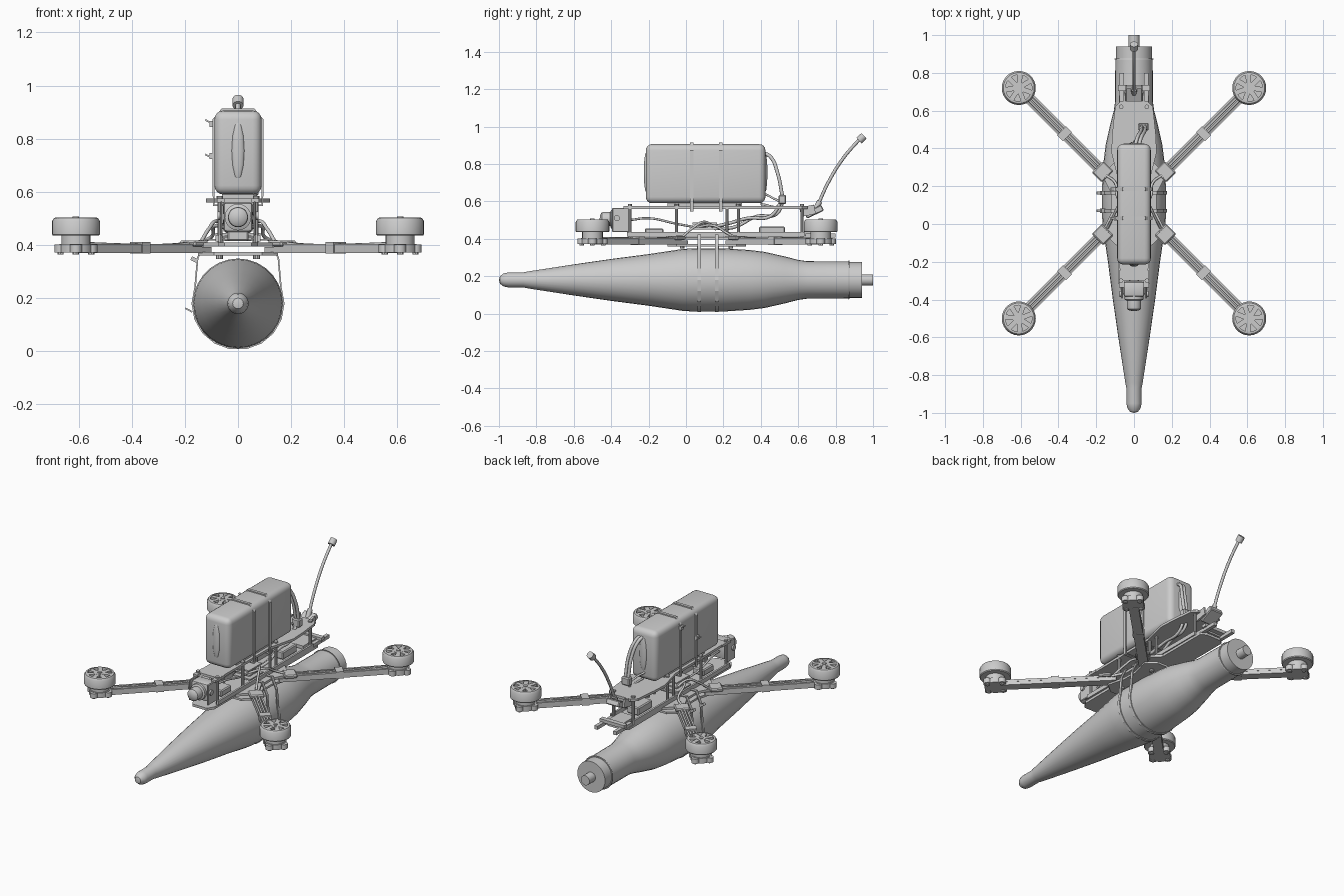
import bpy, bmesh, math
from mathutils import Vector, Matrix

if "Cube" in bpy.data.objects:
    bpy.data.objects.remove(bpy.data.objects["Cube"])

def add(name, bm, smooth=False):
    bmesh.ops.recalc_face_normals(bm, faces=bm.faces)
    me = bpy.data.meshes.new(name)
    bm.to_mesh(me); bm.free()
    ob = bpy.data.objects.new(name, me)
    bpy.context.collection.objects.link(ob)
    if smooth:
        bpy.ops.object.select_all(action='DESELECT')
        ob.select_set(True)
        bpy.context.view_layer.objects.active = ob
        bpy.ops.object.shade_smooth_by_angle(angle=math.radians(35))
    return ob

def box(name, c, size, rot=(0, 0, 0), bevel=0.0, seg=1):
    bm = bmesh.new()
    bmesh.ops.create_cube(bm, size=1, matrix=Matrix.Diagonal((*size, 1)))
    if bevel:
        bmesh.ops.bevel(bm, geom=bm.edges[:], offset=bevel, segments=seg, affect='EDGES', profile=0.5)
    ob = add(name, bm, seg > 1)
    ob.location, ob.rotation_euler = c, rot
    return ob

def lathe(name, prof, origin, axis, n=24):
    """Spin (radius, distance) points round an axis."""
    q = Vector((0, 0, 1)).rotation_difference(Vector(axis))
    bm = bmesh.new()
    rings = []
    for r, d in prof:
        if r == 0:
            rings.append([bm.verts.new(Vector(origin) + q @ Vector((0, 0, d)))] * n)
        else:
            rings.append([bm.verts.new(Vector(origin) + q @ Vector((r * math.cos(2 * math.pi * i / n),
                          r * math.sin(2 * math.pi * i / n), d))) for i in range(n)])
    for a, b in zip(rings, rings[1:]):
        for i in range(n):
            j = (i + 1) % n
            vs = list(dict.fromkeys((a[i], a[j], b[j], b[i])))
            if len(vs) > 2:
                bm.faces.new(vs)
    return add(name, bm, True)

def rod(name, a, b, r, n=12):
    a, b = Vector(a), Vector(b)
    L = (b - a).length
    return lathe(name, [(0, 0), (r, 0), (r, L), (0, L)], a, (b - a).normalized(), n)

def tube(name, pts, r):
    cu = bpy.data.curves.new(name, 'CURVE')
    cu.dimensions, cu.bevel_depth, cu.bevel_resolution = '3D', r, 2
    cu.use_fill_caps, cu.resolution_u = True, 6
    sp = cu.splines.new('BEZIER')
    sp.bezier_points.add(len(pts) - 1)
    for p, co in zip(sp.bezier_points, pts):
        p.co, p.handle_left_type, p.handle_right_type = co, 'AUTO', 'AUTO'
    ob = bpy.data.objects.new(name, cu)
    bpy.context.collection.objects.link(ob)
    bpy.ops.object.select_all(action='DESELECT')
    ob.select_set(True)
    bpy.context.view_layer.objects.active = ob
    bpy.ops.object.convert(target='MESH')

def plate(name, half, z0, z1):
    """Mirror a half outline (x, y) and extrude it upward."""
    bm = bmesh.new()
    pts = half + [(-x, y) for x, y in reversed(half)]
    f = bm.faces.new([bm.verts.new((x, y, z0)) for x, y in pts])
    ext = bmesh.ops.extrude_face_region(bm, geom=[f])['geom']
    bmesh.ops.translate(bm, vec=(0, 0, z1 - z0), verts=[v for v in ext if isinstance(v, bmesh.types.BMVert)])
    return add(name, bm)

def band(name, pts, y, w, t=0.006):
    """Flat strap looped through (x, z) points."""
    bm = bmesh.new()
    a = [bm.verts.new((x, y - w / 2, z)) for x, z in pts]
    b = [bm.verts.new((x, y + w / 2, z)) for x, z in pts]
    for i in range(len(pts)):
        j = (i + 1) % len(pts)
        bm.faces.new((a[i], a[j], b[j], b[i]))
    ob = add(name, bm)
    m = ob.modifiers.new('thick', 'SOLIDIFY')
    m.thickness, m.offset = t, 0
    return ob

# Slung streamlined body
lathe('payload_body', [(0, -1), (.02, -.995), (.035, -.975), (.04, -.95), (.04, -.87), (.046, -.84), (.083, -.6),
      (.112, -.4), (.138, -.2), (.165, -.02), (.169, .04), (.169, .2), (.16, .34), (.15, .42), (.125, .53),
      (.107, .6), (.1, .65), (.099, .87), (.104, .87), (.102, .875), (.096, .875), (.096, .94), (0, .94)],
      (0, 0, .18), (0, 1, 0), 28)
rod('payload_tail_stub', (0, .93, .18), (0, 1, .18), .03, 20)

# Payload straps with cut tails
loop = [(.172 * math.cos(a), .18 + .172 * math.sin(a)) for a in [math.radians(d) for d in range(-200, 21, 20)]]
for y in (.07, .165):
    band('payload_strap', loop + [(.152, .35), (.12, .42), (-.12, .42), (-.152, .35)], y, .018)
    box('strap_lock', (-.165, y, .345), (.025, .022, .015), (0, .5, 0))
    box('strap_tail', (-.185, y, .155), (.03, .015, .006), (0, .5, 0))

# Frame plates
plate('bottom_plate', [(.05, -.38), (.075, -.34), (.075, -.13), (.15, -.06), (.165, -.03), (.12, .06), (.12, .16),
      (.165, .25), (.15, .28), (.08, .35), (.08, .68), (.05, .7)], .395, .41)
plate('lower_plate', [(.09, -.1), (.15, -.05), (.12, .06), (.12, .16), (.15, .27), (.09, .32)], .36, .373)
plate('top_plate', [(.05, -.3), (.075, -.28), (.08, .22), (.12, .38), (.115, .48), (.1, .62), (.07, .65)], .56, .575)
for x in (-1, 1):
    box('top_prong', (x * .065, -.29, .567), (.028, .09, .015))
    box('tail_rail', (x * .065, .72, .418), (.022, .16, .022))
    box('side_rail', (x * .078, .16, .425), (.012, .95, .025))
    for y in (-.3, -.05, .22, .28, .62):
        rod('standoff', (x * .068, y, .41), (x * .068, y, .56), .009, 10)
    for y in (-.3, -.05, .28, .62):
        rod('plate_screw', (x * .068, y, .575), (x * .068, y, .585), .012, 10)
    for y in (-.02, .24):
        rod('under_screw', (x * .07, y, .348), (x * .07, y, .36), .013, 10)
    # Camera bracket
    box('camera_bracket', (x * .063, -.345, .5), (.01, .1, .13), (0, 0, 0), .004)
    rod('camera_pivot', (x * .058, -.37, .51), (x * .078, -.37, .51), .016, 12)
box('tail_crossbar', (0, .72, .435), (.17, .03, .02))
box('tail_tray', (0, .64, .425), (.1, .13, .02))

# Camera
box('camera_body', (0, -.345, .505), (.11, .08, .11), (0, 0, 0), .012, 2)
lathe('camera_lens', [(0, 0), (.05, 0), (.05, .025), (.038, .03), (.038, .065), (.036, .075), (.025, .083), (0, .087)],
      (0, -.375, .505), (0, -1, 0), 20)

# Electronics stack
for i, z in enumerate((.43, .455, .482)):
    box('circuit_board', (0, .1, z), (.12 - .01 * i, .13, .009))
box('circuit_block', (.01, .1, .467), (.06, .06, .022))
box('receiver_box', (0, .46, .44), (.08, .14, .05), (0, 0, 0), .006)
box('video_box', (0, -.17, .435), (.08, .1, .04), (0, 0, 0), .006)
for x in (-1, 1):
    tube('loose_wire', [(x * .04, .16, .45), (x * .08, .1, .49), (x * .11, .04, .46), (x * .14, -.02, .41)], .007)
    tube('loose_wire', [(x * .03, .05, .46), (x * .09, .15, .47), (x * .1, .22, .43), (x * .15, .26, .41)], .007)
    tube('signal_wire', [(x * .02, -.3, .5), (x * .04, -.2, .51), (x * .05, -.05, .48), (x * .03, .06, .46)], .006)
tube('power_wire', [(.04, .12, .46), (.06, .22, .48), (.05, .33, .51), (.05, .45, .52), (.05, .51, .6)], .009)
tube('power_wire', [(.02, .12, .46), (.03, .25, .46), (.03, .38, .52), (.035, .48, .53), (.035, .52, .6)], .009)

# Arms and motors, one per corner
for sx in (-1, 1):
    for sy in (-1, 1):
        ang = math.atan2(sy, sx)
        def P(d, s, z):
            """d along the arm from the centre, s sideways."""
            return (d * math.cos(ang) - s * math.sin(ang), .11 + d * math.sin(ang) + s * math.cos(ang), z)
        r = (0, 0, ang)
        box('arm', P(.5, 0, .381), (.66, .056, .022), r)
        for s in (-1, 1):
            box('arm_edge', P(.52, s * .024, .397), (.6, .01, .014), r)
        for s in (-.009, .009):
            tube('motor_wire', [P(.2, s, .412), P(.35, s, .4), P(.6, s, .4), P(.8, s, .405)], .006)
        box('arm_sleeve', P(.52, 0, .39), (.045, .066, .044), r)
        box('arm_root', P(.235, 0, .405), (.075, .085, .022), r, .006)
        # Motor mount
        mx, my = .61 * sx, .11 + .61 * sy
        rod('motor_mount', (mx, my, .372), (mx, my, .404), .062, 20)
        for k in range(4):
            a = ang + math.pi / 4 + k * math.pi / 2
            lx, ly = mx + .058 * math.cos(a), my + .058 * math.sin(a)
            rod('mount_lobe', (lx, ly, .372), (lx, ly, .402), .023, 12)
            rod('mount_bolt', (lx, ly, .365), (lx, ly, .372), .012, 8)
        rod('motor_base', (mx, my, .4), (mx, my, .437), .055, 20)
        # Motor bell with spoked top
        lathe('motor_bell', [(0, .435), (.086, .435), (.09, .44), (.09, .49), (.082, .502), (.07, .504),
              (.07, .478), (0, .478)], (mx, my, 0), (0, 0, 1), 28)
        lathe('motor_hub', [(.028, .47), (.028, .503), (.012, .503), (.012, .508), (0, .508)],
              (mx, my, 0), (0, 0, 1), 16)
        for k in range(7):
            a = ang + k * 2 * math.pi / 7
            box('bell_spoke', (mx + .047 * math.cos(a), my + .047 * math.sin(a), .491), (.056, .026, .022), (0, 0, a))

# Battery with wrapped ends
box('battery', (0, .105, .748), (.178, .64, .316), (0, 0, 0), .034, 4)
for s in (-1, 1):
    lathe('wrap_fold', [(0, -1), (.5, -.87), (.87, -.5), (1, 0), (.87, .5), (.5, .87), (0, 1)],
          (0, 0, 0), (0, 0, 1), 14).matrix_world = \
        Matrix.Translation((0, .105 + s * .317, .755)) @ Matrix.Diagonal((.025, .014, .11, 1))
box('battery_pad', (0, .1, .583), (.12, .4, .018))
for y in (.03, .185):
    band('battery_strap', [(-.092, .55), (.092, .55), (.093, .87), (.06, .91), (-.06, .91), (-.093, .87)], y, .018, .008)
    box('battery_strap_lock', (-.097, y, .735 if y < .1 else .855), (.02, .024, .022))
    box('battery_strap_tail', (-.112, y, .735 if y < .1 else .865), (.025, .014, .006), (0, .5, 0))

# Battery lead and plug
for x in (.035, .055):
    tube('battery_lead', [(x - .03, .41, .86), (x - .02, .45, .84), (x, .49, .75), (x + .005, .515, .63)], .01)
box('battery_plug', (.05, .515, .61), (.055, .04, .05), (0, 0, 0), .006)
tube('balance_lead', [(-.01, .42, .64), (.02, .46, .62), (.04, .5, .585), (.02, .4, .585)], .006)

# Rear antenna
box('antenna_mount', (0, .685, .545), (.09, .1, .035), (.45, 0, 0), .005)
for x in (-1, 1):
    box('antenna_bracket', (x * .05, .65, .55), (.012, .08, .05), (.2, 0, 0))
rod('antenna_base', (0, .69, .55), (0, .715, .6), .015)
tube('antenna_stem', [(0, .705, .58), (0, .76, .7), (0, .84, .83), (0, .93, .935)], .009)
rod('antenna_cap', (0, .925, .925), (0, .952, .95), .021, 14)
